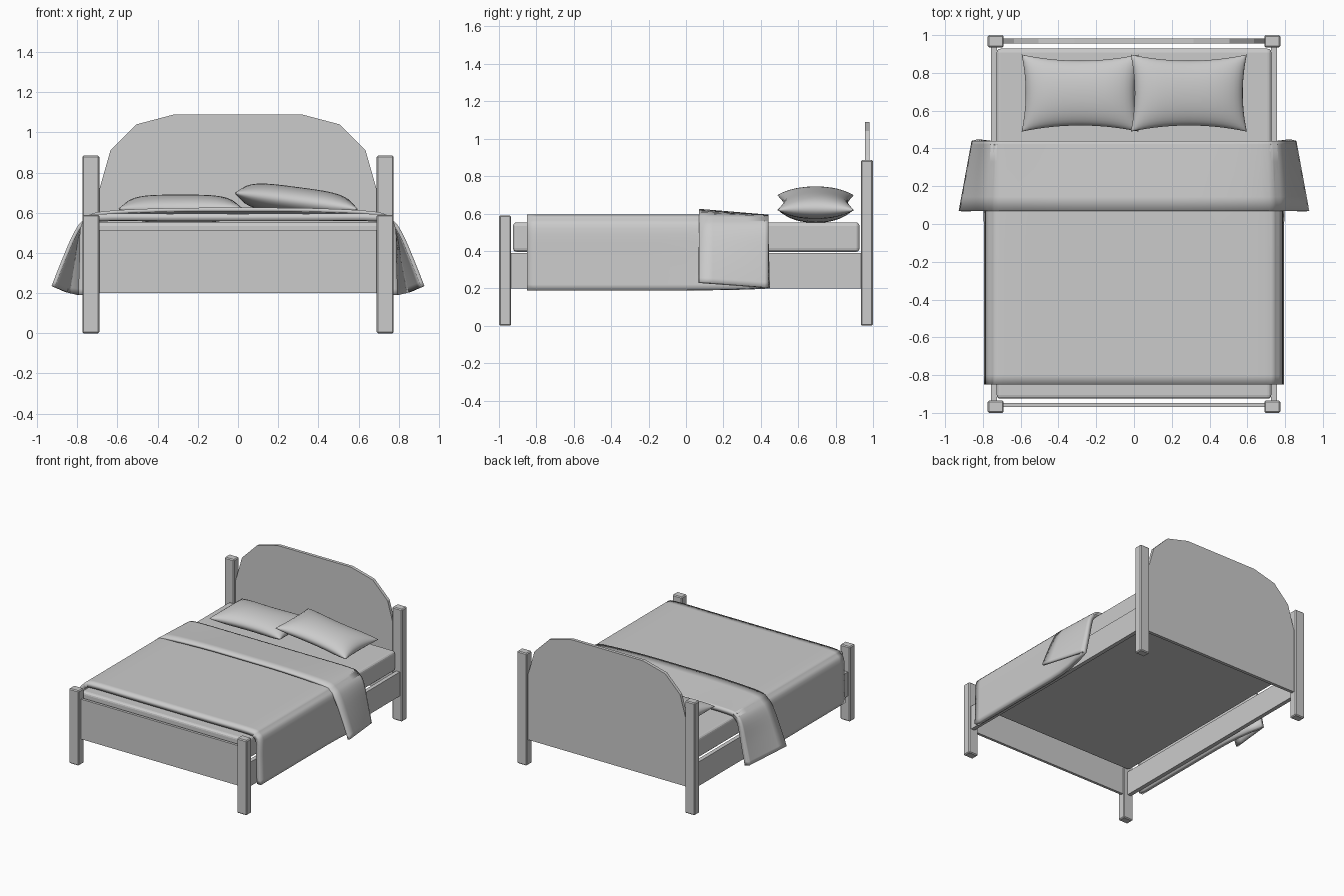
import bpy, bmesh, math
from mathutils import Matrix

if "Cube" in bpy.data.objects:
    bpy.data.objects.remove(bpy.data.objects["Cube"])

grey = bpy.data.materials.new("plain grey")
grey.diffuse_color = (0.6, 0.6, 0.6, 1)
grey.use_nodes = True
grey.node_tree.nodes["Principled BSDF"].inputs["Base Color"].default_value = grey.diffuse_color


def add_mesh(name, bm, smooth=False):
    bmesh.ops.recalc_face_normals(bm, faces=bm.faces[:])
    me = bpy.data.meshes.new(name)
    bm.to_mesh(me)
    bm.free()
    me.materials.append(grey)
    for p in me.polygons:
        p.use_smooth = smooth
    ob = bpy.data.objects.new(name, me)
    bpy.context.collection.objects.link(ob)
    return ob


def box(name, lo, hi, bevel=0.0, segments=2):
    bm = bmesh.new()
    bmesh.ops.create_cube(bm, size=1)
    for v in bm.verts:
        v.co = [(a + b) / 2 + c * (b - a) for a, b, c in zip(lo, hi, v.co)]
    ob = add_mesh(name, bm)
    if bevel:
        m = ob.modifiers.new("bevel", 'BEVEL')
        m.width, m.segments = bevel, segments
    return ob


# posts and side rails, mirrored left and right
for side, s in (("left", -1), ("right", 1)):
    def span(a, b):
        return sorted((s * a, s * b))
    x0, x1 = span(0.69, 0.775)
    box(side + "_head_post", (x0, 0.935, 0), (x1, 1.0, 0.885), 0.007, 1)
    box(side + "_foot_post", (x0, -1.0, 0), (x1, -0.935, 0.59), 0.007, 1)
    x0, x1 = span(0.725, 0.757)
    box(side + "_rail", (x0, -0.94, 0.2), (x1, 0.94, 0.39))

# foot board and mattress
box("foot_board", (-0.695, -0.968, 0.2), (0.695, -0.947, 0.515))
box("mattress", (-0.727, -0.925, 0.395), (0.727, 0.928, 0.553), 0.02, 3)

# faceted head board, cut from a profile
half = [(0.692, 0.2), (0.692, 0.71), (0.635, 0.91), (0.505, 1.04), (0.315, 1.09)]
outline = half + [(-x, z) for x, z in reversed(half)]
bm = bmesh.new()
face = bm.faces.new([bm.verts.new((x, 0.956, z)) for x, z in outline])
ext = bmesh.ops.extrude_face_region(bm, geom=[face])
for v in ext["geom"]:
    if isinstance(v, bmesh.types.BMVert):
        v.co.y = 0.981
add_mesh("head_board", bm)


def resample(pts, n):
    """Smooth open curve through a few points (Catmull-Rom)."""
    out = []
    for i in range(len(pts) - 1):
        p = [pts[max(0, min(len(pts) - 1, i + k))] for k in (-1, 0, 1, 2)]
        for j in range(n):
            t = j / n
            out.append(tuple(0.5 * (2 * b + (c - a) * t + (2 * a - 5 * b + 4 * c - d) * t * t
                                    + (3 * b - a - 3 * c + d) * t ** 3) for a, b, c, d in zip(*p)))
    return out + [pts[-1]]


def sheet(name, rows, thickness):
    """Cloth draped over the bed: rows of (y, half profile from centre to hem)."""
    bm = bmesh.new()
    grid = []
    for y, prof in rows:
        h = resample(prof, 4)
        full = [(-x, z) for x, z in reversed(h[1:])] + h
        grid.append([bm.verts.new((x, y, z)) for x, z in full])
    for a, b in zip(grid, grid[1:]):
        for i in range(len(a) - 1):
            bm.faces.new((a[i], a[i + 1], b[i + 1], b[i]))
    ob = add_mesh(name, bm, True)
    if sum(p.normal.z * p.area for p in ob.data.polygons) < 0:
        ob.data.flip_normals()
    m = ob.modifiers.new("thickness", 'SOLIDIFY')
    m.thickness, m.offset = thickness, -1
    return ob


def mix(a, b, t):
    return [tuple(p + (q - p) * t for p, q in zip(u, v)) for u, v in zip(a, b)]


# blanket, flaring out towards the fold
straight = [(0, .595), (.35, .595), (.69, .594), (.755, .572), (.785, .52), (.79, .36), (.795, .19)]
flared = [(0, .594), (.35, .594), (.67, .592), (.745, .57), (.79, .51), (.825, .36), (.86, .205)]
front = [(0, .625), (.35, .623), (.68, .606), (.765, .568), (.815, .505), (.875, .37), (.928, .235)]
rows = [(y, straight) for y in (-0.85, -0.8, -0.6, -0.4, -0.2, 0.0)]
rows += [(0.44 * t, mix(straight, flared, t * t)) for t in (0.25, 0.5, 0.75, 1)]
sheet("blanket", rows, 0.035)

# turned-back fold lying on the blanket
rows = [(0.44 - 0.37 * t, mix(flared, front, t)) for t in (0, 0.05, 0.2, 0.4, 0.6, 0.8, 1)]
sheet("blanket_fold", rows, 0.018)


# pillows with pinched edges
def pillow(name, loc, tilt):
    n, hw, hd, hh = 20, 0.31, 0.204, 0.07
    bm = bmesh.new()
    for sgn in (-1, 1):
        grid = []
        for i in range(n + 1):
            u = math.sin((i / n - 0.5) * math.pi)
            row = []
            for j in range(n + 1):
                v = math.sin((j / n - 0.5) * math.pi)
                z = hh * sgn * math.sqrt(max(0, (1 - u ** 4) * (1 - v * v)))
                row.append(bm.verts.new((hw * u * (1 - 0.07 * (1 - v * v)),
                                         hd * v * (1 - 0.16 * (1 - u * u)), z)))
            grid.append(row)
        for a, b in zip(grid, grid[1:]):
            for j in range(n):
                bm.faces.new((a[j], b[j], b[j + 1], a[j + 1]))
    bmesh.ops.remove_doubles(bm, verts=bm.verts[:], dist=1e-5)
    ob = add_mesh(name, bm, True)
    ob.matrix_world = Matrix.Translation(loc) @ Matrix.Rotation(tilt, 4, 'Y')


pillow("left_pillow", (-0.285, 0.693, 0.62), 0)
pillow("right_pillow", (0.29, 0.693, 0.658), math.radians(7.5))
